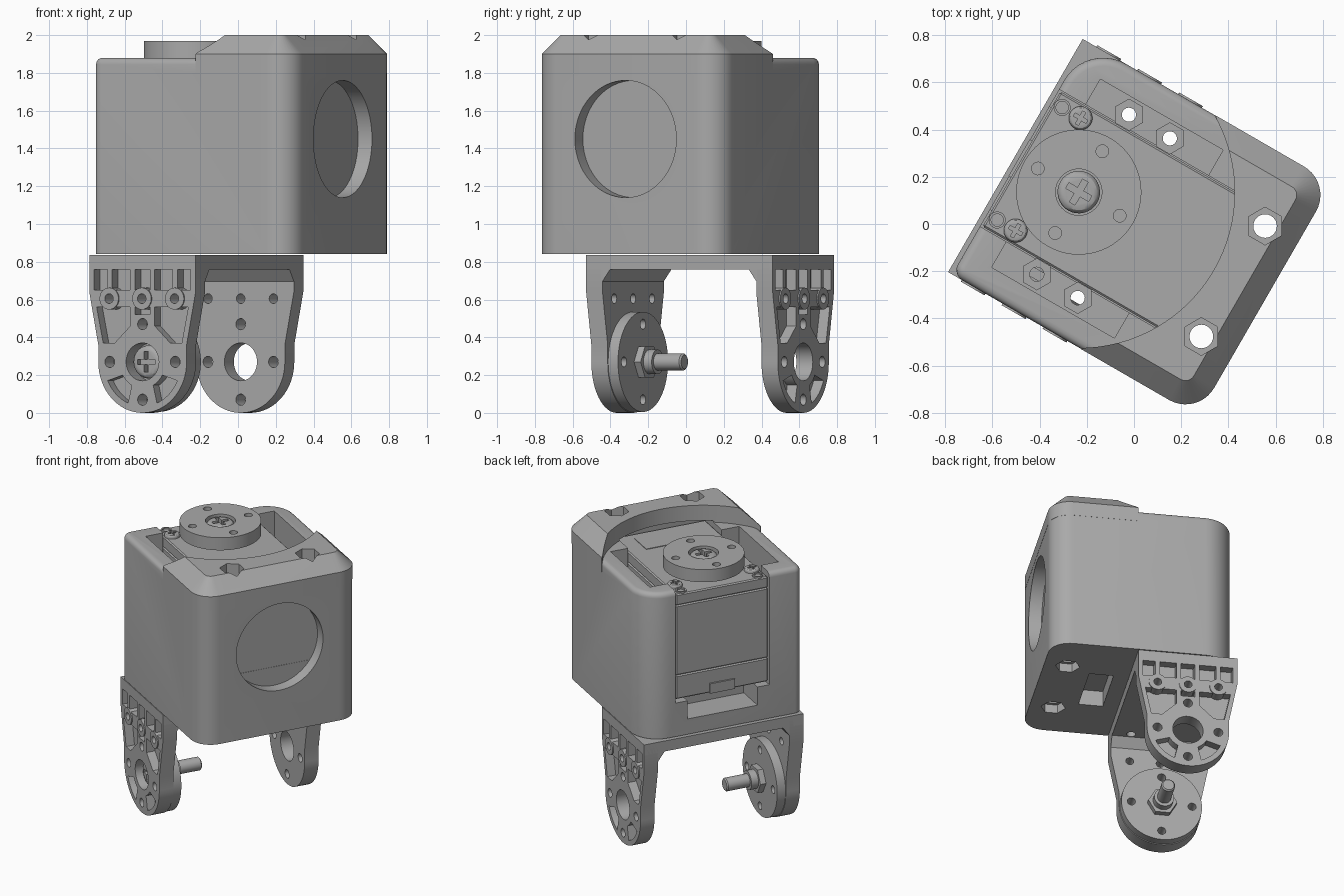
import bpy, bmesh, math
from mathutils import Matrix

if "Cube" in bpy.data.objects:
    bpy.data.objects.remove(bpy.data.objects["Cube"])

grey = bpy.data.materials.new("plain_grey")
grey.use_nodes = True
GREY = (0.4, 0.4, 0.4, 1)
grey.diffuse_color = GREY
grey.node_tree.nodes["Principled BSDF"].inputs["Base Color"].default_value = GREY
parts = []


def place(axis, x, y, h):
    return {"Z": (x, y, h), "Y": (x, h, y), "X": (h, x, y)}[axis]


def arc(cx, cy, r, a0, a1, n=10):
    return [(cx + r * math.cos(math.radians(a0 + (a1 - a0) * i / n)),
             cy + r * math.sin(math.radians(a0 + (a1 - a0) * i / n))) for i in range(n + 1)]


def circle(cx, cy, r, n=40):
    return arc(cx, cy, r, 0, 360, n)[:-1]


def rect(x0, x1, y0, y1):
    return [(x0, y0), (x1, y0), (x1, y1), (x0, y1)]


def finish(name, bm):
    bmesh.ops.recalc_face_normals(bm, faces=bm.faces)
    me = bpy.data.meshes.new(name)
    bm.to_mesh(me)
    bm.free()
    me.materials.append(grey)
    ob = bpy.data.objects.new(name, me)
    bpy.context.collection.objects.link(ob)
    parts.append(ob)
    return ob


def prism(name, pts, lo, hi, axis="Z", top_bevel=0, segs=1, all_bevel=0):
    """Solid extrusion of one outline, optionally bevelled."""
    bm = bmesh.new()
    a = [bm.verts.new(place(axis, x, y, lo)) for x, y in pts]
    b = [bm.verts.new(place(axis, x, y, hi)) for x, y in pts]
    bm.faces.new(a)
    bm.faces.new(b)
    for i in range(len(pts)):
        j = (i + 1) % len(pts)
        bm.faces.new((a[i], a[j], b[j], b[i]))
    bmesh.ops.recalc_face_normals(bm, faces=bm.faces)
    edges = list(bm.edges) if all_bevel else [e for e in bm.edges if all(v in b for v in e.verts)]
    if top_bevel or all_bevel:
        bmesh.ops.bevel(bm, geom=edges, offset=top_bevel or all_bevel, segments=segs,
                        profile=0.5, affect="EDGES")
    return finish(name, bm)


def plate(name, loops, lo, hi, axis="Z"):
    """Extruded outline with holes, made from a filled flat curve."""
    cu = bpy.data.curves.new(name, "CURVE")
    cu.dimensions, cu.fill_mode, cu.extrude = "2D", "BOTH", (hi - lo) / 2
    for pts in loops:
        sp = cu.splines.new("POLY")
        sp.points.add(len(pts) - 1)
        for p, (x, y) in zip(sp.points, pts):
            p.co = (x, y, 0, 1)
        sp.use_cyclic_u = True
    tmp = bpy.data.objects.new(name + "_curve", cu)
    bpy.context.collection.objects.link(tmp)
    me = bpy.data.meshes.new_from_object(tmp.evaluated_get(bpy.context.evaluated_depsgraph_get()))
    bm = bmesh.new()
    bm.from_mesh(me)
    bpy.data.objects.remove(tmp)
    bmesh.ops.remove_doubles(bm, verts=bm.verts, dist=1e-5)
    for v in bm.verts:
        v.co = place(axis, v.co.x, v.co.y, v.co.z + (lo + hi) / 2)
    return finish(name, bm)


def boolean(ob, other, op="DIFFERENCE"):
    m = ob.modifiers.new("cut", "BOOLEAN")
    m.operation, m.object, m.solver = op, other, "EXACT"
    bpy.context.view_layer.objects.active = ob
    bpy.ops.object.modifier_apply(modifier=m.name)
    parts.remove(other)
    bpy.data.objects.remove(other)


def screw(name, x, y, r, lo, hi, axis="Z"):
    """Round head with a cross-shaped drive recess facing hi."""
    head = prism(name, circle(x, y, r, 32), lo, hi, axis, top_bevel=r * 0.3, segs=3)
    a, w = r * 0.62, r * 0.15
    cross = [(-w, -a), (w, -a), (w, -w), (a, -w), (a, w), (w, w),
             (w, a), (-w, a), (-w, w), (-a, w), (-a, -w), (-w, -w)]
    d = (hi - lo) * 0.5
    boolean(head, prism("cross", [(x + p, y + q) for p, q in cross], hi - d, hi + d, axis))


# Housing shell with a raised chamfered cap at the front
W, FRONT, BACK, HUB = 0.57, 0.64, -0.56, -0.27
R, RB = 0.14, 0.19
front_round = arc(FRONT - R, -W + R, R, -90, 0) + arc(FRONT - R, W - R, R, 0, 90)
shell = prism("housing", front_round + arc(BACK + RB, W - RB, RB, 90, 180)
              + arc(BACK + 0.05, -W + 0.05, 0.05, 180, 270, 5), 0.84, 1.88, top_bevel=0.035, segs=4)
R, W2, F2 = 0.14, W + 0.001, FRONT + 0.001
cap = prism("housing_cap", arc(F2 - R, -W2 + R, R, -90, 0) + arc(F2 - R, W2 - R, R, 0, 90)
            + [(0.07, W2), (0.07, -W2)], 1.8, 2.0, top_bevel=0.1)
boolean(cap, prism("arc_cutter", circle(HUB, 0, 0.66, 96), 1.7, 2.1))
boolean(shell, cap, "UNION")

# Openings in the housing
cutters = [(rect(-0.8, 0.42, -0.335, 0.335), 1.08, 1.89, "Z"),
           (rect(-0.8, -0.35, -0.25, 0.25), 0.95, 1.2, "Z"),
           (rect(0.17, 0.33, -0.2, 0.2), 0.8, 0.95, "Z"),
           (circle(0, 1.45, 0.31, 64), 0.555, 0.8, "X")]
for s in (-1, 1):
    y0, y1 = sorted((0.3 * s, 0.46 * s))
    cutters += [(rect(-0.43, 0.17, y0, y1), 1.5, 1.95, "Z"),
                (circle(0.485, 0.27 * s, 0.05, 24), 0.7, 2.1, "Z"),
                (circle(0.485, 0.27 * s, 0.08, 6), 1.9, 2.1, "Z"),
                (circle(0.485, 0.27 * s, 0.08, 6), 0.8, 0.9, "Z")]
    for u in (-0.25, -0.05):
        cutters += [(circle(u, 0.39 * s, 0.03, 20), 0.7, 1.7, "Z")]
for pts, lo, hi, ax in cutters:
    boolean(shell, prism("cutter", pts, lo, hi, ax))
prism("window_seam", rect(-0.25, 0.25, 1.267, 1.273), 0.55, 0.557, "X")

# Channel nuts around the through holes
for s in (-1, 1):
    for u in (-0.25, -0.05):
        plate("channel_nut", [circle(u, 0.39 * s, 0.068, 6), circle(u, 0.39 * s, 0.03, 20)], 1.49, 1.56)

# Servo block in stacked sections, with its label and connector
for name, lo, hi in (("servo_base", 1.1, 1.27), ("servo_middle", 1.27, 1.77), ("servo_top", 1.77, 1.85)):
    prism(name, rect(-0.55, 0.41, -0.33, 0.33), lo, hi, all_bevel=0.008)
prism("servo_label", rect(0.16, 0.34, -0.22, 0.21), 1.848, 1.854)
prism("servo_connector", rect(-0.562, -0.5, -0.09, 0.09), 1.1, 1.17)
for s in (-1, 1):
    screw("servo_screw", -0.42, 0.275 * s, 0.05, 1.84, 1.875)
    plate("servo_eyelet", [circle(-0.51, 0.275 * s, 0.036, 20), circle(-0.51, 0.275 * s, 0.026, 20)], 1.84, 1.86)


def hub_loops(x, y, inner):
    small = [circle(x + 0.2 * a, y + 0.2 * b, 0.027, 16) for a, b in ((1, 0), (-1, 0), (0, 1), (0, -1))]
    return [circle(x, y, 0.265, 64)] + ([circle(x, y, inner)] if inner else []) + small


# Output horn on top
prism("horn_neck", circle(HUB, 0, 0.14), 1.84, 1.89)
plate("output_horn", hub_loops(HUB, 0, 0.098), 1.88, 1.97)
screw("horn_screw", HUB, 0, 0.09, 1.88, 1.965)

# Bracket bridge with clearance holes and corner gussets
C, AZ = -0.255, 0.27
plate("bracket_bridge", [rect(C - 0.325, C + 0.325, -W, W)] +
      [circle(u, 0.39 * s, 0.03, 20) for u in (-0.25, -0.05) for s in (-1, 1)], 0.76, 0.835)

# Bracket arms: flat inner plate plus ribbed outer layer
outline = [(-0.325, 0.835), (-0.325, 0.64), (-0.27, 0.36)] + arc(0, AZ, 0.27, 180, 360, 32) \
    + [(0.27, 0.36), (0.325, 0.64), (0.325, 0.835)]
holes = [circle(0, AZ, 0.1)] + [circle(x, 0.605, 0.026, 16) for x in (-0.2, 0, 0.2)]
holes += [circle(x, z, 0.03, 16) for x, z in ((-0.2, AZ), (0.2, AZ), (0, 0.07), (0, 0.47))]
pockets = [rect(-0.045, 0.045, 0.65, 0.81), rect(-0.045, 0.045, 0.52, 0.56)]
for s in (-1, 1):
    fan = arc(0, AZ, 0.235, -25, -68) + arc(0, AZ, 0.14, -62, -30)
    web = [(0.28, 0.56), (0.075, 0.56), (0.075, 0.46), (0.17, 0.37), (0.24, 0.37)]
    for p in (rect(0.075, 0.185, 0.65, 0.81), rect(0.215, 0.295, 0.65, 0.81), web, fan):
        pockets.append([(x * s, z) for x, z in p])


def shift(loops):
    return [[(x + C, z) for x, z in p] for p in loops]


for s, side in ((-1, "front"), (1, "back")):
    span = lambda a, b: sorted((a * s, b * s))
    plate(side + "_arm_plate", shift([outline] + holes), *span(0.47, 0.51), "Y")
    plate(side + "_arm_ribs", shift([outline] + holes + pockets), *span(0.505, W), "Y")
    for x in (-0.2, 0, 0.2):
        plate(side + "_arm_boss", shift([circle(x, 0.605, 0.058, 24), circle(x, 0.605, 0.026, 16)]),
              *span(0.5, W + 0.008), "Y")
    prism(side + "_gusset", [(0.475 * s, 0.69), (0.475 * s, 0.765), (0.42 * s, 0.765)],
          C - 0.325, C + 0.325, "X")

# Idler disc, collar and axle inside the front arm
plate("idler_disc", hub_loops(C, AZ, 0), -0.475, -0.41, "Y")
prism("idler_nut", circle(C, AZ, 0.095, 6), -0.42, -0.37, "Y")
prism("idler_collar", circle(C, AZ, 0.065, 32), -0.38, -0.32, "Y")
prism("idler_axle", circle(C, AZ, 0.045, 32), -0.33, -0.156, "Y", top_bevel=0.008)
screw("idler_screw", C, AZ, 0.088, -0.46, -0.53, "Y")

# Turn the whole assembly and smooth the curved faces
turn = Matrix.Rotation(math.radians(-30), 4, "Z")
bpy.ops.object.select_all(action="DESELECT")
for ob in parts:
    ob.data.transform(turn)
    ob.select_set(True)
bpy.context.view_layer.objects.active = parts[0]
bpy.ops.object.shade_smooth_by_angle(angle=math.radians(30))
